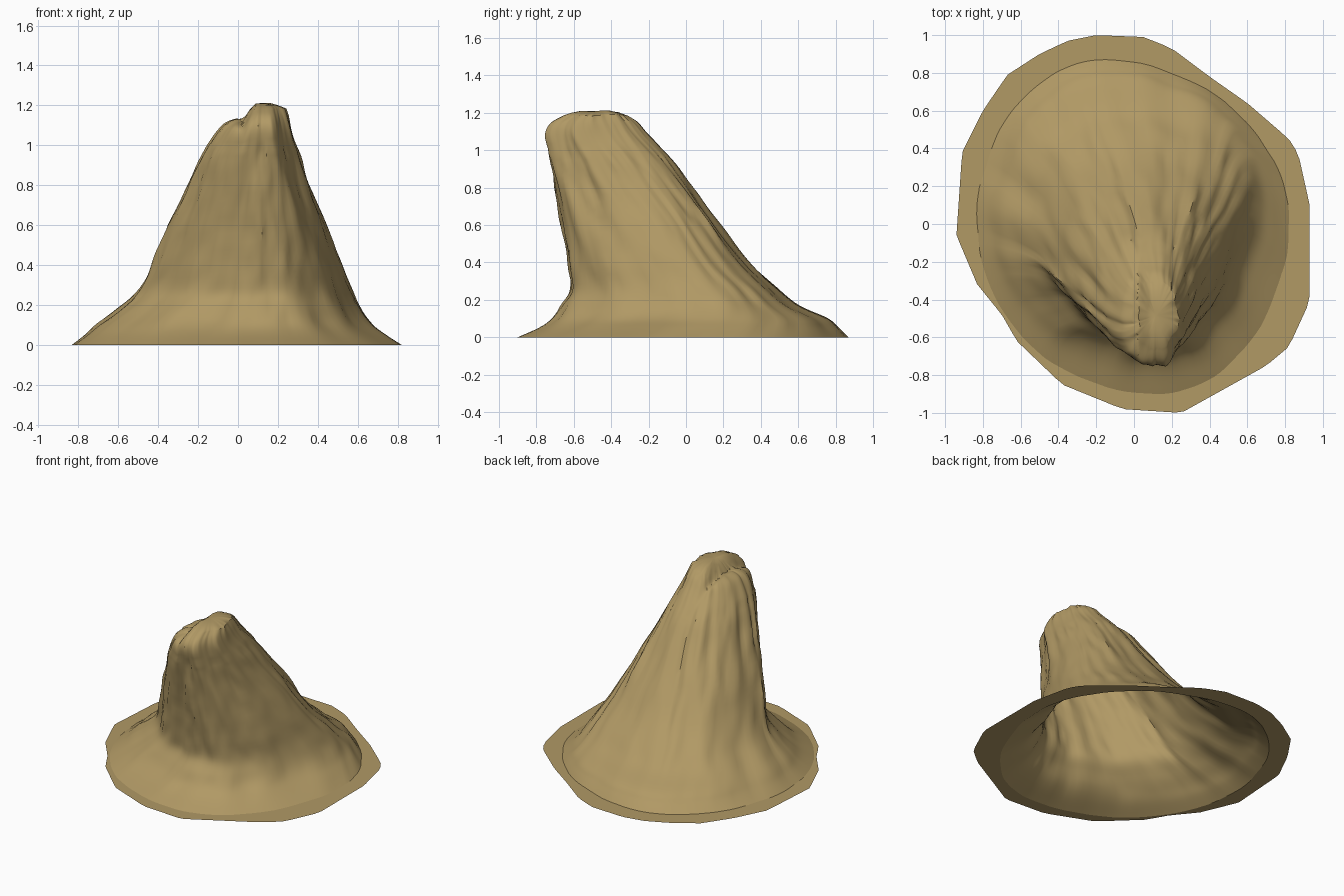
import bpy, bmesh, math
from mathutils import Vector, noise

if "Cube" in bpy.data.objects:
    bpy.data.objects.remove(bpy.data.objects["Cube"])

mat = bpy.data.materials.new("sandstone")
mat.diffuse_color = (0.44, 0.32, 0.13, 1)
mat.use_nodes = True
mat.node_tree.nodes["Principled BSDF"].inputs["Base Color"].default_value = mat.diffuse_color

# Contours: height, left x, left y, right x, right y, front y, back y, back x
LEVELS = [
    (0.00, -.83, .00, .82, .05, -.90, .87, -.15),
    (0.05, -.76, -.03, .74, .12, -.79, .82, -.15),
    (0.10, -.70, -.06, .67, .18, -.72, .76, -.15),
    (0.17, -.60, -.10, .615, .20, -.67, .60, -.13),
    (0.26, -.50, -.16, .57, .14, -.62, .49, -.10),
    (0.40, -.42, -.24, .51, .03, -.635, .34, -.05),
    (0.60, -.34, -.32, .43, -.10, -.665, .18, .00),
    (0.80, -.25, -.40, .355, -.24, -.70, .03, .04),
    (0.95, -.19, -.46, .31, -.35, -.725, -.08, .06),
    (1.08, -.12, -.50, .27, -.45, -.75, -.20, .08),
    (1.15, -.07, -.52, .25, -.48, -.72, -.26, .09),
    (1.19, -.01, -.52, .235, -.48, -.65, -.31, .11),
]
# Irregular outer edge of the flat ground
OUTLINE = [(.93, .1), (.87, .37), (.82, .45), (.6, .64), (.4, .78), (.2, .93),
           (.05, .99), (-.2, 1), (-.35, .97), (-.5, .9), (-.67, .79), (-.8, .6),
           (-.87, .46), (-.91, .38), (-.94, -.06), (-.83, -.32), (-.7, -.48),
           (-.62, -.62), (-.38, -.85), (-.06, -.98), (.25, -1), (.7, -.75),
           (.82, -.65), (.93, -.41)]
N, STEPS = 112, 5


def level_at(t):
    """Catmull-Rom blend of the contour table."""
    i = min(int(t), len(LEVELS) - 2)
    f = t - i
    rows = [LEVELS[max(0, min(len(LEVELS) - 1, i + k))] for k in (-1, 0, 1, 2)]
    return [b + .5 * f * (c - a + f * (2*a - 5*b + 4*c - d + f * (3*(b - c) + d - a)))
            for a, b, c, d in zip(*rows)]


def contour(t):
    z, lx, ly, rx, ry, fy, by, bx = level_at(t)
    ends = [Vector((rx, ry)), Vector((bx, by)), Vector((lx, ly)), Vector((.12, fy))]
    up = min(1, z / .25)
    powers = (1.85 + .35 * up, 2.0 + .1 * up, 2.0 - .25 * up, 2.0)
    pts = []
    for k in range(N):
        q, s = divmod(k, N // 4)
        s = s / (N // 4) * math.pi / 2
        a, b = ends[q], ends[(q + 1) % 4]
        c = Vector((b.x, a.y)) if q % 2 == 0 else Vector((a.x, b.y))
        e = 2 / powers[q]
        # quarter superellipse
        p = c + (a - c) * math.cos(s) ** e + (b - c) * math.sin(s) ** e
        # gullies running down the slope, finer chips on top of them
        th = math.tau * k / N
        v = Vector((math.cos(th), math.sin(th), 0))
        g = noise.noise(v * 3 + Vector((3, 1, z * 1.3)))
        g += .6 * noise.noise(v * 6 + Vector((7, 2, z * 2.5)))
        g += .3 * noise.noise(v * 10 + Vector((1, 9, z * 8)))
        p += v.xy * g * .03 * min(1, .3 + z * 6) * (1 if z < 1 else .6)
        pts.append(Vector((p.x, p.y, max(0, z))))
    return pts


def edge_point(p):
    """Where the ray from the centre through p meets the outline."""
    for a, b in zip(OUTLINE, OUTLINE[1:] + OUTLINE[:1]):
        a, b = Vector(a), Vector(b)
        d, e = p.xy, b - a
        den = d.x * e.y - d.y * e.x
        if abs(den) > 1e-9:
            t = (a.x * e.y - a.y * e.x) / den
            u = (a.x * d.y - a.y * d.x) / den
            if t > 0 and -1e-6 <= u <= 1 + 1e-6:
                return (d * t).to_3d()
    return p * 1.1


def loft(name, rings, cap=False):
    bm = bmesh.new()
    rows = [[bm.verts.new(p) for p in r] for r in rings]
    for a, b in zip(rows, rows[1:]):
        for k in range(N):
            j = (k + 1) % N
            bm.faces.new((a[k], a[j], b[j], b[k]))
    if cap:
        top = bm.verts.new(sum((v.co for v in rows[-1]), Vector()) / N)
        for k in range(N):
            bm.faces.new((rows[-1][k], rows[-1][(k + 1) % N], top))
    me = bpy.data.meshes.new(name)
    bm.to_mesh(me)
    bm.free()
    me.materials.append(mat)
    ob = bpy.data.objects.new(name, me)
    bpy.context.collection.objects.link(ob)
    bpy.ops.object.select_all(action='DESELECT')
    ob.select_set(True)
    bpy.context.view_layer.objects.active = ob
    bpy.ops.object.shade_smooth_by_angle(angle=math.radians(40))
    return ob


# Leaning hill with an uneven summit, open underneath
rings = [contour(i / STEPS) for i in range((len(LEVELS) - 1) * STEPS + 1)]
last = rings[-1]
mid = sum(last, Vector()) / N
for s, lift in ((.75, .012), (.45, .018), (.15, .018)):
    rings.append([mid + (p - mid) * s + Vector((0, 0, lift)) for p in last])
for r in rings:
    for p in r:
        if p.z > .9:                       # lower left knob and notch
            w = ((p.z - .9) / .3) ** 1.5
            drop = .055 * max(0, min(1, (.09 - p.x) / .07))
            drop += .02 * math.exp(-((p.x - .025) / .02) ** 2)
            p.z -= w * (drop + .012 * noise.noise(p * 9))
loft("hill", rings, cap=True)

# Flat ground around the hill, just inside the irregular outline
base = rings[0]
loft("ground_rim", [[edge_point(p) for p in base], base])
